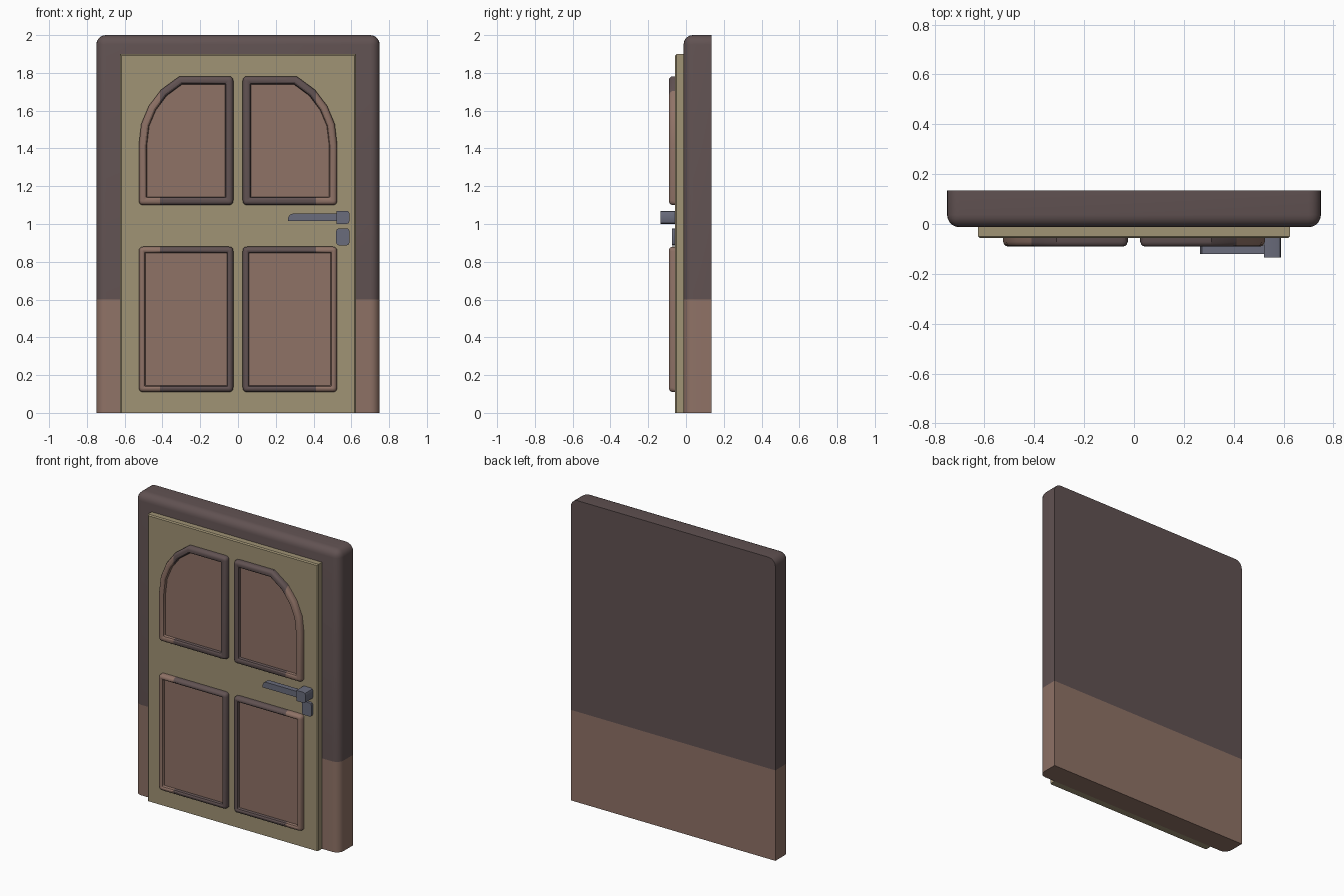
import bpy, bmesh, math
from mathutils import Vector

if "Cube" in bpy.data.objects:
    bpy.data.objects.remove(bpy.data.objects["Cube"])


def material(name, rgb):
    m = bpy.data.materials.new(name)
    lin = [((c / 255 + 0.055) / 1.055) ** 2.4 for c in rgb]
    m.diffuse_color = (*lin, 1)
    m.use_nodes = True
    m.node_tree.nodes["Principled BSDF"].inputs["Base Color"].default_value = m.diffuse_color
    return m


DARK = material("dark brown", (97, 82, 82))
BROWN = material("warm brown", (143, 114, 102))
TAN = material("tan wood", (160, 147, 117))
METAL = material("grey metal", (106, 108, 124))


def finish(name, bm, mats, rule=None):
    bmesh.ops.recalc_face_normals(bm, faces=bm.faces[:])
    for f in bm.faces:
        f.smooth = False
        if rule:
            f.material_index = rule(f.calc_center_median())
    me = bpy.data.meshes.new(name)
    bm.to_mesh(me)
    bm.free()
    for m in mats:
        me.materials.append(m)
    ob = bpy.data.objects.new(name, me)
    bpy.context.collection.objects.link(ob)
    bpy.context.view_layer.objects.active = ob
    ob.select_set(True)
    bpy.ops.object.shade_smooth_by_angle(angle=math.radians(32))
    ob.select_set(False)
    return ob


def cut(bm, co, no):
    bmesh.ops.bisect_plane(bm, geom=bm.verts[:] + bm.edges[:] + bm.faces[:],
                           plane_co=co, plane_no=no)


def box(x0, x1, y0, y1, z0, z1):
    bm = bmesh.new()
    bmesh.ops.create_cube(bm, size=1)
    for v in bm.verts:
        v.co = (x1 if v.co.x > 0 else x0, y1 if v.co.y > 0 else y0, z1 if v.co.z > 0 else z0)
    return bm


def bevel(bm, pick, r, seg):
    edges = [e for e in bm.edges if pick((e.verts[0].co + e.verts[1].co) / 2)]
    bmesh.ops.bevel(bm, geom=edges, offset=r, segments=seg, profile=0.5, affect='EDGES')


def inset(pts, d):
    """Counter-clockwise polygon moved inwards by d, with mitred corners."""
    out = []
    for i, p in enumerate(pts):
        a = (p - pts[i - 1]).normalized()
        b = (pts[(i + 1) % len(pts)] - p).normalized()
        na, nb = Vector((-a.y, a.x)), Vector((-b.y, b.x))
        out.append(p + (na + nb) * (d / (1 + na.dot(nb))))
    return out


def rounded(pts, flags, r, n=3):
    out = []
    for i, p in enumerate(pts):
        if not flags[i]:
            out.append(p)
            continue
        a = p + (pts[i - 1] - p).normalized() * r
        b = p + (pts[(i + 1) % len(pts)] - p).normalized() * r
        for k in range(n + 1):
            t = k / n
            out.append(a * (1 - t) ** 2 + p * 2 * t * (1 - t) + b * t * t)
    return out


def panel(name, outline, flags, sx, rim):
    pts = [Vector(p) for p in outline]
    profile = [(0, -0.05), (0, -0.072), (0.004, -0.082), (0.010, -0.088), (0.018, -0.09),
               (rim - 0.012, -0.09), (rim - 0.004, -0.085), (rim, -0.07)]
    bm = bmesh.new()
    rings = []
    for d, y in profile:
        loop = rounded(inset(pts, d), flags, max(0.024 - d, 0.005))
        rings.append([bm.verts.new((sx * p.x, y, p.y)) for p in loop])
    n = len(rings[0])
    for a, b in zip(rings, rings[1:]):
        for i in range(n):
            j = (i + 1) % n
            bm.faces.new((a[i], a[j], b[j], b[i]))
    # rim changes colour towards the outer side
    cut(bm, (sx * 0.412, 0, 0), (1, 0, 0))
    finish(name + "_rim", bm, [DARK, BROWN], lambda c: int(abs(c.x) > 0.412))
    # flat field inside the rim
    bm = bmesh.new()
    bm.faces.new([bm.verts.new((sx * p.x, -0.07, p.y)) for p in inset(pts, rim - 0.001)])
    if bm.faces[:]:
        bm.faces.ensure_lookup_table()
        bm.normal_update()
        if bm.faces[0].normal.y > 0:
            bmesh.ops.reverse_faces(bm, faces=bm.faces[:])
    me = bpy.data.meshes.new(name + "_field")
    bm.to_mesh(me)
    bm.free()
    me.materials.append(BROWN)
    bpy.context.collection.objects.link(bpy.data.objects.new(name + "_field", me))


# surround: front rim and top corners rounded, back and base sharp
bm = box(-0.75, 0.75, -0.013, 0.135, 0, 2)
bevel(bm, lambda c: (c.y < -0.01 and c.z > 0.5) or (abs(c.x) > 0.7 and c.z > 1.9 and c.y < 0.1),
      0.05, 5)
cut(bm, (0, 0, 0.6), (0, 0, 1))
finish("door_surround", bm, [DARK, BROWN], lambda c: int(c.z < 0.6))

# door slab
bm = box(-0.625, 0.625, -0.057, 0.0, 0, 1.9)
bevel(bm, lambda c: c.y < -0.05 and c.z > 0.5, 0.007, 1)
finish("door_slab", bm, [TAN])

# four panels
upper = [(0.025, 1.10), (0.525, 1.10), (0.525, 1.42), (0.512, 1.53), (0.472, 1.625),
         (0.408, 1.71), (0.31, 1.782), (0.025, 1.782)]
lower = [(0.025, 0.11), (0.525, 0.11), (0.525, 0.88), (0.025, 0.88)]
for side, sx in (("left", -1), ("right", 1)):
    panel("upper_panel_" + side, upper, [1, 1, 0, 0, 0, 0, 0, 1], sx, 0.043)
    panel("lower_panel_" + side, lower, [1, 1, 1, 1], sx, 0.034)

# handle block
bm = box(0.522, 0.59, -0.135, -0.057, 1.0, 1.07)
bevel(bm, lambda c: c.x > 0.58 and abs(c.z - 1.035) > 0.03, 0.015, 2)
finish("handle_block", bm, [METAL])

# lever with slanted tip
bm = box(0.265, 0.53, -0.12, -0.085, 1.015, 1.055)
bevel(bm, lambda c: c.x < 0.27 and c.z > 1.05, 0.024, 2)
finish("handle_lever", bm, [METAL])

# lock plate
bm = box(0.52, 0.59, -0.074, -0.05, 0.887, 0.977)
bevel(bm, lambda c: abs(c.x - 0.555) > 0.03 and abs(c.z - 0.932) > 0.04, 0.014, 2)
finish("lock_plate", bm, [METAL])
